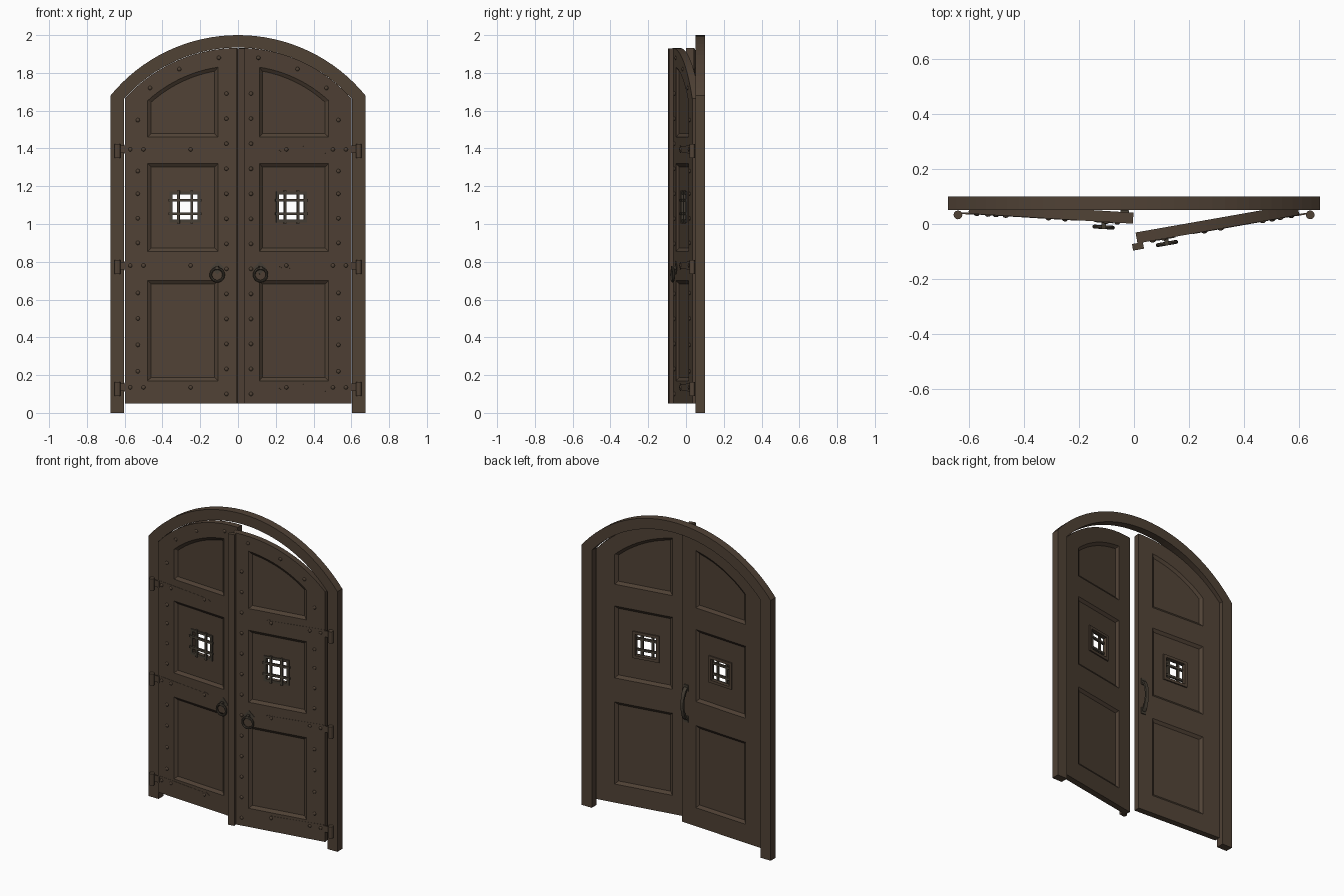
import bpy, bmesh, math
from mathutils import Matrix, Vector

if "Cube" in bpy.data.objects:
    bpy.data.objects.remove(bpy.data.objects["Cube"])

def material(name, rgb):
    m = bpy.data.materials.new(name)
    m.diffuse_color = (*rgb, 1)
    m.use_nodes = True
    m.node_tree.nodes["Principled BSDF"].inputs["Base Color"].default_value = m.diffuse_color
    return m

WOOD = material("dark_wood", (0.080, 0.054, 0.036))
IRON = material("dark_iron", (0.062, 0.050, 0.036))
CZ = 1.128                                   # centre height of the arch circles
FRONT, BACK = 0.04, 0.08                     # door faces before it swings

def finish(name, bm, mat, matrix=Matrix(), smooth=False):
    bmesh.ops.recalc_face_normals(bm, faces=bm.faces)
    me = bpy.data.meshes.new(name)
    bm.to_mesh(me)
    bm.free()
    me.materials.append(mat)
    for p in me.polygons:
        p.use_smooth = smooth
    ob = bpy.data.objects.new(name, me)
    bpy.context.collection.objects.link(ob)
    ob.matrix_world = matrix
    return ob

def loft(bm, loops, closed=False):
    """Skin equal-length point loops, capped at the ends or joined in a ring."""
    rows = [[bm.verts.new(p) for p in l] for l in loops]
    n = len(rows[0])
    for a, b in zip(rows, rows[1:] + (rows[:1] if closed else [])):
        for i in range(n):
            bm.faces.new((a[i], a[(i + 1) % n], b[(i + 1) % n], b[i]))
    if not closed:
        bm.faces.new(rows[0])
        bm.faces.new(rows[-1])

def box(bm, x, y, z, sx, sy, sz):
    bmesh.ops.create_cube(bm, size=1, matrix=Matrix.Translation((x, y, z)) @ Matrix.Diagonal((sx, sy, sz, 1)))

def inset(pts, d):
    """Offset a convex counter-clockwise outline inwards."""
    out, n = [], len(pts)
    for i in range(n):
        p, q, r = (Vector(pts[k % n]) for k in (i - 1, i, i + 1))
        e, f = (q - p).normalized(), (r - q).normalized()
        a, b = Vector((-e.y, e.x)), Vector((-f.y, f.x))
        out.append(tuple(q + (a + b) * d / (1 + a.dot(b))))
    return out

def arc(r, x0, x1, n):
    a0, a1 = math.acos(x0 / r), math.acos(x1 / r)
    return [(r * math.cos(a0 + (a1 - a0) * i / n), CZ + r * math.sin(a0 + (a1 - a0) * i / n)) for i in range(n + 1)]

def rect(x0, x1, z0, z1):
    return [(x0, z0), (x1, z0), (x1, z1), (x0, z1)]

# Arched frame with posts
bm = bmesh.new()
inner = [(-0.603, 0)] + arc(0.806, -0.603, 0.603, 32) + [(0.603, 0)]
outer = [(-0.675, 0)] + arc(0.872, -0.675, 0.675, 32) + [(0.675, 0)]
loft(bm, [[(i[0], 0.05, i[1]), (o[0], 0.05, o[1]), (o[0], 0.10, o[1]), (i[0], 0.10, i[1])]
          for i, o in zip(inner, outer)])
finish("arched_frame", bm, WOOD)

# Outlines of one leaf, drawn for the left side
LEAF = [(-0.599, 0.05), (-0.003, 0.05)] + arc(0.804, -0.003, -0.599, 18)
LOW = rect(-0.478, -0.105, 0.17, 0.70)
MID = rect(-0.478, -0.105, 0.855, 1.32)
TOP = [(-0.478, 1.46), (-0.105, 1.46)] + arc(0.71, -0.105, -0.478, 12)
WIN = (-0.28, 1.09)

def window(h):
    return rect(WIN[0] - h, WIN[0] + h, WIN[1] - h, WIN[1] + h)

STUDS = [(-0.06, 0.10 + 0.1325 * i) for i in range(13)]
STUDS += [(-0.53, z) for z in (0.22, 0.36, 0.50, 0.635, 0.90, 1.03, 1.16, 1.28, 1.55)]
STUDS += [(-0.10, 1.88), (-0.31, 1.82), (-0.465, 1.72)]
HINGES = (0.135, 0.78, 1.395)
STUDS += [(x, z) for z in HINGES for x in (-0.57, -0.50, -0.25)]

def build_leaf(side, s, degrees):
    # Swing around the hinge pin; s = -1 mirrors the leaf to the right side
    pivot = Vector((s * -0.638, FRONT, 0))
    M = Matrix.Translation(pivot) @ Matrix.Rotation(math.radians(degrees) * s, 4, 'Z') @ Matrix.Translation(-pivot)

    def at(pts, y):
        return [(s * x, y, z) for x, z in pts]

    # Stiles and rails: one board with three panel openings
    bm = bmesh.new()
    edges = []
    for pts in (LEAF, LOW, MID, TOP):
        vs = [bm.verts.new(p) for p in at(pts, FRONT)]
        edges += [bm.edges.new((vs[i - 1], vs[i])) for i in range(len(vs))]
    bmesh.ops.triangle_fill(bm, edges=edges, use_beauty=True, normal=(0, -1, 0))
    ext = bmesh.ops.extrude_face_region(bm, geom=bm.faces[:], use_keep_orig=True)
    bmesh.ops.translate(bm, vec=(0, BACK - FRONT, 0), verts=[v for v in ext['geom'] if isinstance(v, bmesh.types.BMVert)])
    finish(side + "_door_stiles", bm, WOOD, M)

    # Recessed panels with sloping edges on both sides
    bm = bmesh.new()
    for pts in (LOW, TOP, MID):
        small = inset(pts, 0.018)
        loops = [at(small, FRONT + 0.013), at(pts, FRONT), at(pts, BACK), at(small, BACK - 0.013)]
        if pts is MID:
            hole = window(0.068)
            loops = [at(hole, FRONT + 0.013)] + loops + [at(hole, BACK - 0.013)]
        loft(bm, loops, closed=pts is MID)
    finish(side + "_door_panels", bm, WOOD, M)

    # Window surround at the back and barred grille at the front
    bm = bmesh.new()
    a, b = window(0.068), window(0.086)
    loft(bm, [at(a, BACK - 0.016), at(a, BACK - 0.005), at(b, BACK - 0.005), at(b, BACK - 0.016)], closed=True)
    finish(side + "_window_surround", bm, WOOD, M)
    bm = bmesh.new()
    for o in (-0.035, 0.035):
        box(bm, s * (WIN[0] + o), FRONT + 0.008, WIN[1], 0.014, 0.013, 0.175)
        box(bm, s * WIN[0], FRONT + 0.010, WIN[1] + o, 0.175, 0.013, 0.014)
    a, b = window(0.067), window(0.082)
    loft(bm, [at(a, FRONT + 0.016), at(a, FRONT + 0.007), at(b, FRONT + 0.007), at(b, FRONT + 0.016)], closed=True)
    finish(side + "_window_grille", bm, IRON, M)

    # Domed studs
    bm = bmesh.new()
    for x, z in STUDS:
        bmesh.ops.create_uvsphere(bm, u_segments=10, v_segments=6, radius=0.011,
                                  matrix=Matrix.Translation((s * x, FRONT, z)) @ Matrix.Diagonal((1, 0.65, 1, 1)))
    finish(side + "_studs", bm, WOOD, M, smooth=True)

    # Hinge straps, leaves and knuckles
    bm = bmesh.new()
    for z in HINGES:
        strap = [(-0.60, z - 0.025), (-0.26, z - 0.014), (-0.235, z - 0.02), (-0.205, z),
                 (-0.235, z + 0.02), (-0.26, z + 0.014), (-0.60, z + 0.025)]
        loft(bm, [at(strap, FRONT - 0.0015), at(strap, FRONT + 0.01)])
        box(bm, s * -0.612, FRONT, z, 0.05, 0.006, 0.04)
        bmesh.ops.create_cone(bm, cap_ends=True, segments=12, radius1=0.016, radius2=0.016, depth=0.075,
                              matrix=Matrix.Translation((s * -0.638, FRONT - 0.007, z - 0.008)))
    finish(side + "_hinges", bm, WOOD, M)

    # Pull ring: plate, boss and torus
    bm = bmesh.new()
    cx, cz = -0.108, 0.768
    plate = [(cx - 0.035, cz), (cx, cz - 0.035), (cx + 0.035, cz), (cx, cz + 0.035)]
    loft(bm, [at(plate, FRONT - 0.003), at(plate, FRONT + 0.01)])
    box(bm, s * cx, FRONT - 0.011, cz, 0.016, 0.03, 0.02)
    ring = []
    for i in range(24):
        t = math.tau * i / 24
        ring.append([(s * cx + (0.034 + 0.007 * math.cos(u)) * math.sin(t), FRONT - 0.019 + 0.007 * math.sin(u),
                      0.731 + (0.034 + 0.007 * math.cos(u)) * math.cos(t)) for u in (math.tau * k / 8 for k in range(8))])
    loft(bm, ring, closed=True)
    finish(side + "_pull_ring", bm, IRON, M)
    return M

# Left leaf almost shut, mirrored right leaf opened further
left = build_leaf("left", 1, -3.5)
right = build_leaf("right", -1, -10)

# Meeting strip on the right leaf
bm = bmesh.new()
box(bm, 0.003, FRONT - 0.011, 0.99, 0.04, 0.024, 1.88)
finish("meeting_strip", bm, WOOD, right)

# Bowed handle on the back of the left leaf
bm = bmesh.new()
sections = []
for i in range(13):
    t = i / 12
    y = BACK + 0.002 + 0.036 * math.sin(math.pi * t) ** 0.6
    w = 0.009 + 0.004 * abs(2 * t - 1)
    z = 0.72 + 0.21 * t
    sections.append([(-0.035 - w, y - 0.006, z), (-0.035 + w, y - 0.006, z), (-0.035 + w, y + 0.006, z), (-0.035 - w, y + 0.006, z)])
loft(bm, sections)
for z in (0.725, 0.925):
    box(bm, -0.035, BACK + 0.002, z, 0.032, 0.008, 0.04)
finish("back_handle", bm, IRON, left)
